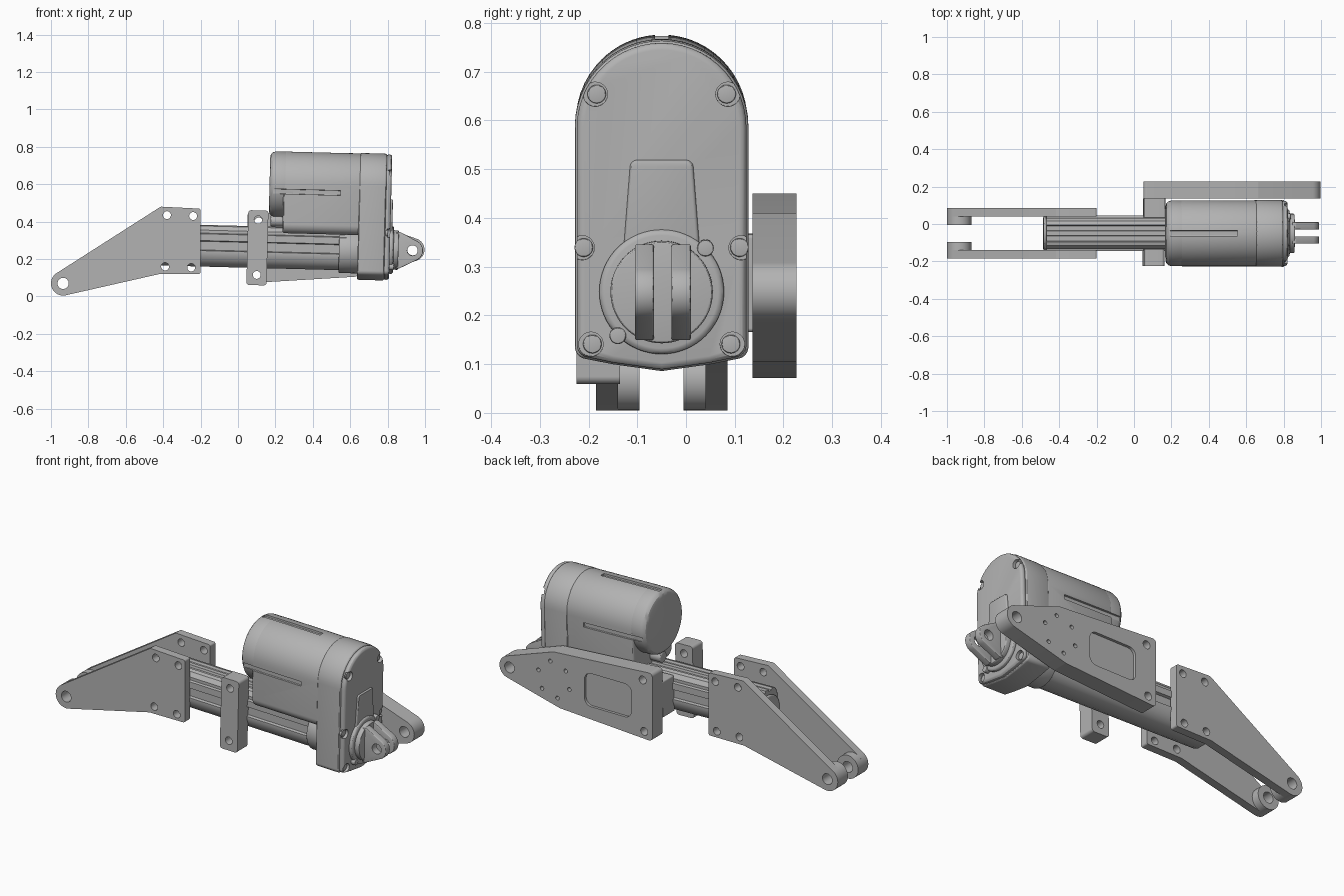
import bpy, bmesh
from math import pi, cos, sin, acos, atan2, ceil, radians, hypot

if "Cube" in bpy.data.objects:
    bpy.data.objects.remove(bpy.data.objects["Cube"])

grey = bpy.data.materials.new("machined grey")
grey.use_nodes = True
grey.diffuse_color = (0.45, 0.45, 0.45, 1)
grey.node_tree.nodes["Principled BSDF"].inputs["Base Color"].default_value = (0.45, 0.45, 0.45, 1)

MID = -0.05                      # y of the actuator's centre plane
TILT = ((0, MID, 0.27), radians(1.5))   # frame of the tilted actuator


def belt(circles):
    """Counter-clockwise outline wrapped around (u, v, radius) circles."""
    n = len(circles)
    normals = []
    for i in range(n):
        (x1, y1, r1), (x2, y2, r2) = circles[i], circles[(i + 1) % n]
        length = hypot(x2 - x1, y2 - y1)
        normals.append(atan2(y2 - y1, x2 - x1) - acos((r1 - r2) / length))
    pts = []
    for i, (x, y, r) in enumerate(circles):
        if r == 0:
            pts.append((x, y))
            continue
        start = normals[i - 1]
        sweep = (normals[i] - start) % (2 * pi)
        steps = max(2, ceil(sweep / radians(7)))
        for k in range(steps + 1):
            a = start + sweep * k / steps
            pts.append((x + r * cos(a), y + r * sin(a)))
    return pts


def disc(u, v, r, n=40):
    return [(u + r * cos(2 * pi * k / n), v + r * sin(2 * pi * k / n)) for k in range(n)]


def box(u1, u2, v1, v2, r=0.008):
    return belt([(u1 + r, v1 + r, r), (u2 - r, v1 + r, r), (u2 - r, v2 - r, r), (u1 + r, v2 - r, r)])


def extrude(bm, outline, a, b, axis):
    place = (lambda u, v, t: (u, t, v)) if axis == "y" else (lambda u, v, t: (t, u, v))
    lo = [bm.verts.new(place(u, v, a)) for u, v in outline]
    hi = [bm.verts.new(place(u, v, b)) for u, v in outline]
    bm.faces.new(lo)
    bm.faces.new(hi[::-1])
    for i in range(len(lo)):
        j = (i + 1) % len(lo)
        bm.faces.new((lo[j], lo[i], hi[i], hi[j]))


def make_object(name, solids):
    bm = bmesh.new()
    for s in solids:
        extrude(bm, *s)
    bmesh.ops.recalc_face_normals(bm, faces=bm.faces)
    mesh = bpy.data.meshes.new(name)
    bm.to_mesh(mesh)
    bm.free()
    obj = bpy.data.objects.new(name, mesh)
    bpy.context.collection.objects.link(obj)
    return obj


def part(name, outline, a, b, axis="y", bevel=0, cuts=(), frame=None):
    """Extruded part with optional bevel and cut-outs, baked to a mesh."""
    obj = make_object(name, [(outline, a, b, axis)])
    cutter = None
    if bevel:
        mod = obj.modifiers.new("bevel", "BEVEL")
        mod.width, mod.segments, mod.angle_limit = bevel, 3, radians(40)
    if cuts:
        cutter = make_object("cutter", cuts)
        cutter.hide_render = True
        mod = obj.modifiers.new("cut", "BOOLEAN")
        mod.operation, mod.solver, mod.object = "DIFFERENCE", "EXACT", cutter
    if obj.modifiers:
        deps = bpy.context.evaluated_depsgraph_get()
        baked = bpy.data.meshes.new_from_object(obj.evaluated_get(deps))
        obj.modifiers.clear()
        obj.data = baked
    if cutter:
        bpy.data.objects.remove(cutter)
    obj.data.materials.clear()
    obj.data.materials.append(grey)
    if frame:
        obj.location = frame[0]
        obj.rotation_euler = (0, frame[1], 0)
    bpy.ops.object.select_all(action="DESELECT")
    obj.select_set(True)
    bpy.context.view_layer.objects.active = obj
    bpy.ops.object.shade_smooth_by_angle(angle=radians(30))
    return obj


def hole(u, v, r, a=-1, b=1, axis="y"):
    return (disc(u, v, r, 28), a, b, axis)


# Pair of mounting brackets with thick eyes
bracket = belt([(-0.935, 0.07, 0.065), (-0.42, 0.12, 0), (-0.21, 0.13, 0.01),
                (-0.21, 0.46, 0.01), (-0.41, 0.468, 0.012)])
bolts = [(-0.38, 0.435), (-0.24, 0.43), (-0.39, 0.16), (-0.25, 0.155)]
eye = hole(-0.935, 0.07, 0.03)
for side, s in (("right", -1), ("left", 1)):
    part(side + "_bracket", bracket, MID + s * 0.09, MID + s * 0.135,
         cuts=[hole(u, v, 0.021) for u, v in bolts] + [eye])
    part(side + "_bracket_eye", disc(-0.935, 0.07, 0.065), MID + s * 0.045, MID + s * 0.0905, cuts=[eye])

# Extruded guide tube: round belly, slotted sides and top
half = [(0.03, -0.115), (0.06, -0.102), (0.083, -0.078), (0.095, -0.045), (0.095, -0.03),
        (0.08, -0.026), (0.08, 0.02), (0.095, 0.024), (0.095, 0.06), (0.082, 0.064),
        (0.082, 0.08), (0.066, 0.102), (0.045, 0.108), (0.04, 0.096), (0.015, 0.096), (0.012, 0.108)]
part("guide_tube", half + [(-y, z) for y, z in half[::-1]], -0.47, 0.58, "x", frame=TILT)
part("tube_end_cap", disc(0, -0.01, 0.092), -0.485, -0.469, "x", bevel=0.008, frame=TILT)
part("tube_collar", disc(0, -0.012, 0.118, 56), 0.54, 0.66, "x", bevel=0.006, frame=TILT)

# Clamp bar in front and spacer block behind
part("clamp_bar", box(0.05, 0.158, -0.207, 0.193, 0.016), -0.175, -0.085, frame=TILT,
     cuts=[hole(0.104, 0.143, 0.021), hole(0.104, -0.152, 0.021)])
part("spacer_block", box(0.05, 0.165, -0.1, 0.1), 0.085, 0.186, frame=TILT)

# Side plate with bolt circle and shallow pocket
plate = belt([(0.935, 0.25, 0.062), (0.66, 0.39, 0.02), (0.07, 0.43, 0.02),
              (0.07, 0.092, 0.02), (0.62, 0.125, 0.02)][::1])
ring = [hole(0.66 + 0.1 * cos(k * pi / 3 + 0.3), 0.255 + 0.1 * sin(k * pi / 3 + 0.3), 0.011) for k in range(6)]
part("side_plate", plate, 0.136, 0.227,
     cuts=ring + [hole(0.935, 0.25, 0.03), hole(0.11, 0.4, 0.022), hole(0.1, 0.115, 0.022),
                  (box(0.18, 0.47, 0.165, 0.35, 0.04), 0.212, 0.3, "y")])

# Motor: round can and the housing below it, with cooling slots
R, CZ = 0.176, 0.336
slots = [(box(-0.014, 0.014, CZ + R - 0.012, CZ + R + 0.05, 0.002), 0.18, 0.54, "x")]
for s in (-1, 1):
    slots.append((box(min(s * 0.164, s * 0.23), max(s * 0.164, s * 0.23), 0.285, 0.31, 0.002), 0.18, 0.54, "x"))
part("motor_can", disc(0, CZ, R - 0.001, 72), 0.16, 0.3, "x", bevel=0.03, cuts=slots, frame=TILT)
housing = belt([(0.122, 0.125, 0.05), (0, CZ, R), (-0.122, 0.125, 0.05)])
part("motor_housing", housing, 0.235, 0.65, "x", bevel=0.012, cuts=slots, frame=TILT)
part("cable_gland", disc(0, 0.14, 0.03), 0.17, 0.25, "x", bevel=0.006, frame=TILT)


# Gear case and its lid, notched for the screws
def case_outline(inset):
    w, r = 0.178 - inset, 0.025
    low = -0.164 + inset
    return belt([(0, low, 0), (0.1, low + 0.014, 0), (w - r, low + 0.05, r), (0, 0.336, w),
                 (r - w, low + 0.05, r), (-0.1, low + 0.014, 0)])


notches = [(s * y, z) for s in (-1, 1) for y, z in ((0.136, 0.405), (0.163, 0.09), (0.145, -0.108))]
part("gear_case", case_outline(0), 0.64, 0.785, "x", bevel=0.01, frame=TILT)
part("gear_case_lid", case_outline(0.004), 0.78, 0.812, "x", bevel=0.014, frame=TILT,
     cuts=[hole(y, z, 0.025, 0.794, 0.9, "x") for y, z in notches])
for i, (y, z) in enumerate(notches):
    part("lid_screw_%d" % (i + 1), disc(y * 0.98, z, 0.019), 0.785, 0.8, "x", bevel=0.003, frame=TILT)

# Raised lid panel and stepped bearing boss
panel = belt([(-0.085, 0, 0), (0.085, 0, 0), (0.05, 0.255, 0.015), (-0.05, 0.255, 0.015)])
part("lid_panel", panel, 0.805, 0.822, "x", bevel=0.007, frame=TILT)
part("boss_flange", disc(0, 0, 0.128, 64), 0.805, 0.832, "x", bevel=0.012, frame=TILT)
part("boss", disc(0, 0, 0.105, 64), 0.825, 0.858, "x", bevel=0.006, frame=TILT)
for i, (y, z) in enumerate(((0.09, 0.09), (-0.09, -0.09))):
    part("boss_screw_%d" % (i + 1), disc(y, z, 0.017), 0.81, 0.836, "x", bevel=0.003, frame=TILT)

# Rear clevis: two tapering lugs
lug = belt([(0.933, 0, 0.056), (0.862, 0.09, 0.008), (0.85, 0.09, 0.006), (0.85, -0.09, 0.006), (0.862, -0.09, 0.008)])
for side, a, b in (("right", -0.055, -0.016), ("left", 0.02, 0.06)):
    part(side + "_clevis_lug", lug, a, b, bevel=0.004, cuts=[hole(0.933, 0, 0.028)], frame=TILT)
